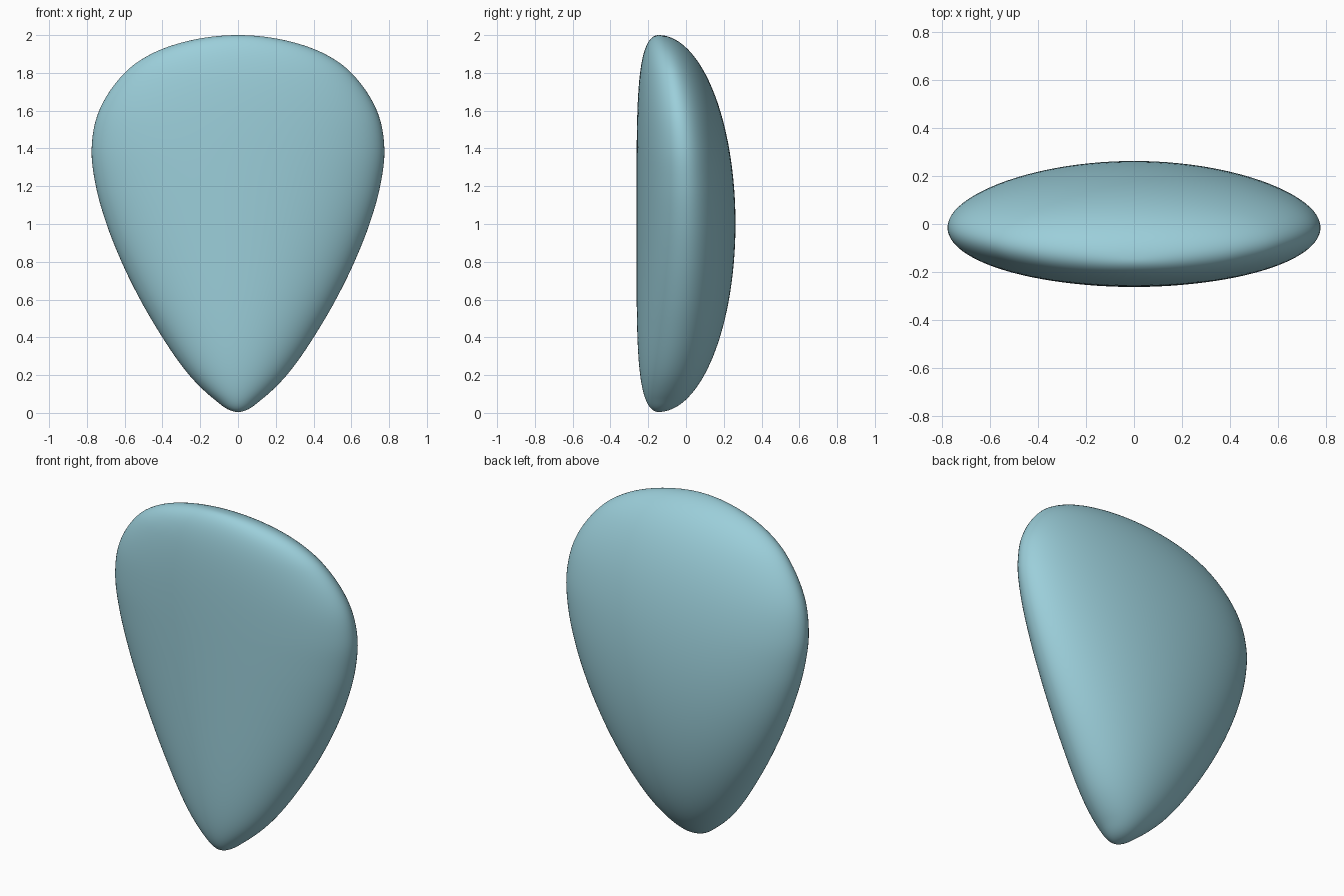
import bpy, bmesh, math

if "Cube" in bpy.data.objects:
    bpy.data.objects.remove(bpy.data.objects["Cube"])

SEG, RINGS = 96, 72
Z0, Z1 = 0.005, 2.0

# Half-width of the front outline at heights z
OUTLINE = [(0, 0), (.05, .105), (.1, .165), (.2, .262), (.4, .403), (.6, .52),
           (.8, .618), (1, .697), (1.2, .753), (1.4, .775), (1.6, .735),
           (1.8, .60), (1.9, .46), (1.96, .30), (2, 0)]
KEYS = [(math.acos(max(-1, min(1, 1 - z))), w) for z, w in OUTLINE]


def half_width(t):
    """Smooth curve through the outline, in the angle t (z = 1 - cos t)."""
    n = len(KEYS)

    def slope(i):
        a, b = KEYS[max(i - 1, 0)], KEYS[min(i + 1, n - 1)]
        return (b[1] - a[1]) / (b[0] - a[0])
    i = 0
    while i < n - 2 and t > KEYS[i + 1][0]:
        i += 1
    (t0, w0), (t1, w1) = KEYS[i], KEYS[i + 1]
    h = t1 - t0
    u = (t - t0) / h
    return ((2*u**3 - 3*u*u + 1) * w0 + (u**3 - 2*u*u + u) * h * slope(i)
            + (3*u*u - 2*u**3) * w1 + (u**3 - u*u) * h * slope(i + 1))


def height(t):
    return Z0 + (Z1 - Z0) * (1 - math.cos(t)) / 2


# Teardrop shell: elliptical sections, flat front profile, bowed back profile
bm = bmesh.new()
rings = []
for k in range(1, RINGS):
    t = math.pi * k / RINGS
    s = math.sin(t)
    front = -0.145 - 0.117 * (1 - (1 - s) ** 2)
    back = -0.145 + 0.407 * s
    mid, depth, w = (front + back) / 2, (back - front) / 2, half_width(t)
    rings.append([bm.verts.new((w * math.cos(a), mid + depth * math.sin(a), height(t)))
                  for a in (2 * math.pi * j / SEG for j in range(SEG))])
for lo, hi in zip(rings, rings[1:]):
    for j in range(SEG):
        m = (j + 1) % SEG
        bm.faces.new((lo[j], lo[m], hi[m], hi[j]))

# Rounded tips
for ring, z in ((rings[0], Z0), (rings[-1], Z1)):
    tip = bm.verts.new((0, -0.145, z))
    for j in range(SEG):
        bm.faces.new((ring[j], ring[(j + 1) % SEG], tip))
bmesh.ops.recalc_face_normals(bm, faces=bm.faces)
for f in bm.faces:
    f.smooth = True

mesh = bpy.data.meshes.new("teardrop_body")
bm.to_mesh(mesh)
bm.free()
body = bpy.data.objects.new("teardrop_body", mesh)
bpy.context.collection.objects.link(body)

# Pale blue colour
mat = bpy.data.materials.new("pale_blue")
mat.diffuse_color = (0.33, 0.62, 0.70, 1)
mat.use_nodes = True
mat.node_tree.nodes["Principled BSDF"].inputs["Base Color"].default_value = mat.diffuse_color
mesh.materials.append(mat)
